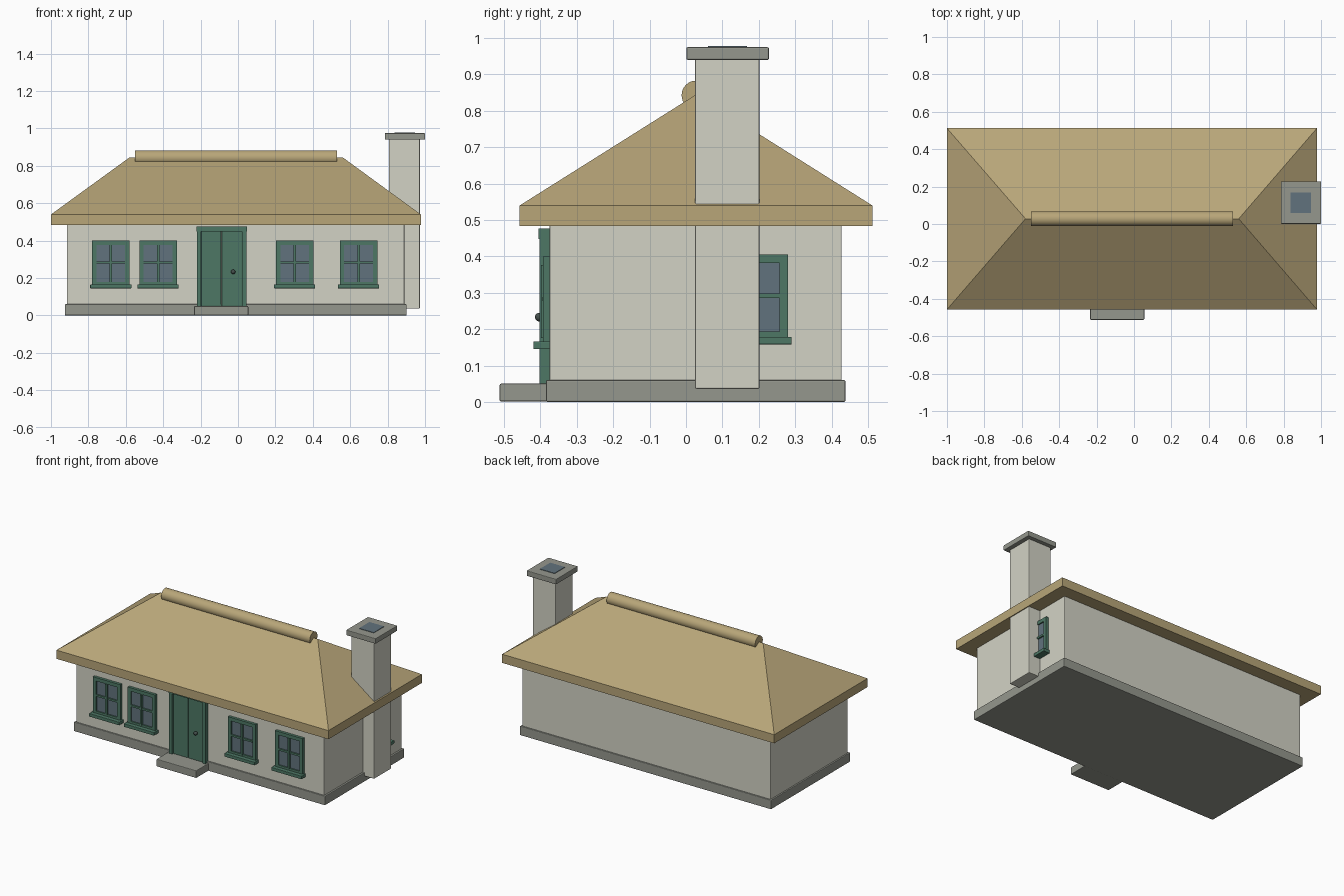
import bpy, bmesh
from math import pi
from mathutils import Matrix

cube = bpy.data.objects.get("Cube")
if cube:
    bpy.data.objects.remove(cube, do_unlink=True)


def material(name, rgb):
    m = bpy.data.materials.new(name)
    m.use_nodes = True
    m.diffuse_color = (*rgb, 1)
    m.node_tree.nodes["Principled BSDF"].inputs["Base Color"].default_value = (*rgb, 1)
    return m


THATCH = material("straw thatch", (0.48, 0.38, 0.19))
PLASTER = material("pale plaster", (0.65, 0.65, 0.56))
STONE = material("grey stone", (0.30, 0.31, 0.27))
GREEN = material("green paint", (0.075, 0.185, 0.13))
GLASS = material("blue grey glass", (0.12, 0.17, 0.205))
IRON = material("dark iron", (0.06, 0.08, 0.075))


def finish(name, bm, mat, bevel=0):
    bmesh.ops.recalc_face_normals(bm, faces=bm.faces)
    mesh = bpy.data.meshes.new(name)
    bm.to_mesh(mesh)
    bm.free()
    mesh.materials.append(mat)
    ob = bpy.data.objects.new(name, mesh)
    bpy.context.collection.objects.link(ob)
    if bevel:
        mod = ob.modifiers.new("soft edges", 'BEVEL')
        mod.width = bevel
        mod.segments = 2
    return ob


def boxes(name, mat, parts, bevel=0):
    """One object from boxes given as (x range, y range, z range)."""
    bm = bmesh.new()
    for ranges in parts:
        size = [b - a for a, b in ranges]
        mid = [(a + b) / 2 for a, b in ranges]
        bmesh.ops.create_cube(bm, size=1,
                              matrix=Matrix.Translation(mid) @ Matrix.Diagonal((*size, 1)))
    return finish(name, bm, mat, bevel)


def smooth(ob):
    bpy.ops.object.select_all(action='DESELECT')
    ob.select_set(True)
    bpy.context.view_layer.objects.active = ob
    bpy.ops.object.shade_smooth_by_angle()


FRONT, SIDE = -0.375, 0.89

# Walls, plinth and doorstep
boxes("walls", PLASTER, [((-0.915, SIDE), (FRONT, 0.428), (0.02, 0.52))], 0.004)
boxes("plinth", STONE, [((-0.925, 0.902), (-0.385, 0.438), (0, 0.06))], 0.004)
boxes("doorstep", STONE, [((-0.235, 0.055), (-0.512, -0.36), (0.001, 0.05))], 0.004)

# Hipped roof with a straight fascia
bm = bmesh.new()
corners = [(-1, -0.457), (0.978, -0.457), (0.978, 0.512), (-1, 0.512)]
low = [bm.verts.new((x, y, 0.483)) for x, y in corners]
eave = [bm.verts.new((x, y, 0.54)) for x, y in corners]
west, east = [bm.verts.new((x, 0.028, 0.845)) for x in (-0.58, 0.56)]
bm.faces.new(low)
for i in range(4):
    j = (i + 1) % 4
    bm.faces.new((low[i], low[j], eave[j], eave[i]))
bm.faces.new((eave[0], eave[1], east, west))
bm.faces.new((eave[2], eave[3], west, east))
bm.faces.new((eave[1], eave[2], east))
bm.faces.new((eave[3], eave[0], west))
finish("roof", bm, THATCH)

# Ridge roll
bm = bmesh.new()
bmesh.ops.create_cone(bm, cap_ends=True, segments=32, radius1=0.04, radius2=0.04, depth=1.08,
                      matrix=Matrix.Translation((-0.01, 0.028, 0.843)) @ Matrix.Rotation(pi / 2, 4, 'Y'))
smooth(finish("ridge_roll", bm, THATCH))

# Chimney
boxes("chimney_stack", PLASTER, [((0.807, 0.972), (0.025, 0.202), (0.036, 0.945))], 0.004)
boxes("chimney_cap", STONE, [((0.785, 1.0), (0.001, 0.228), (0.94, 0.975))], 0.004)
boxes("chimney_flue", GLASS, [((0.838, 0.945), (0.06, 0.168), (0.97, 0.978))])


def window(name, centre, bottom, top, on_side=False):
    """Framed four-pane window with a sill, on the front or on the side wall."""
    def place(u, depth, z):
        u = (centre + u[0], centre + u[1])
        if on_side:
            return ((SIDE - 0.01, SIDE + depth), u, z)
        return (u, (FRONT - depth, FRONT + 0.01), z)

    w, b = 0.1, 0.023
    sill_top = bottom + 0.021
    mid = (sill_top + top) / 2
    boxes(name + "_frame", GREEN, [
        place((-w, -w + b), 0.018, (sill_top, top)),
        place((w - b, w), 0.018, (sill_top, top)),
        place((-w + b, w - b), 0.018, (top - b, top)),
        place((-w + b, w - b), 0.018, (sill_top, sill_top + 0.014))])
    boxes(name + "_bars", GREEN, [
        place((-0.006, 0.006), 0.024, (sill_top + 0.01, top - b)),
        place((-w + b, w - b), 0.02, (mid - 0.006, mid + 0.006))])
    boxes(name + "_sill", GREEN, [place((-0.11, 0.11), 0.044, (bottom, sill_top))], 0.002)
    boxes(name + "_glass", GLASS, [
        place((-w + 0.01, w - 0.01), 0.01, (sill_top + 0.005, top - 0.01))])


for n, x in enumerate((-0.68, -0.427, 0.303, 0.645), 1):
    window(f"front_window_{n}", x, 0.145, 0.4)
window("side_window", 0.18, 0.158, 0.405, True)

# Door: frame, two leaves and knob
back = FRONT + 0.01
boxes("door_frame", GREEN, [
    ((-0.22, -0.197), (-0.402, back), (0.05, 0.45)),
    ((0.022, 0.045), (-0.402, back), (0.05, 0.45)),
    ((-0.222, 0.047), (-0.405, back), (0.448, 0.476))])
boxes("door_leaves", GREEN, [
    ((-0.197, -0.09), (-0.392, back), (0.05, 0.45)),
    ((-0.087, 0.022), (-0.392, back), (0.05, 0.45))], 0.002)
bm = bmesh.new()
bmesh.ops.create_uvsphere(bm, u_segments=16, v_segments=10, radius=0.012,
                          matrix=Matrix.Translation((-0.026, -0.403, 0.233)))
smooth(finish("door_knob", bm, IRON))
